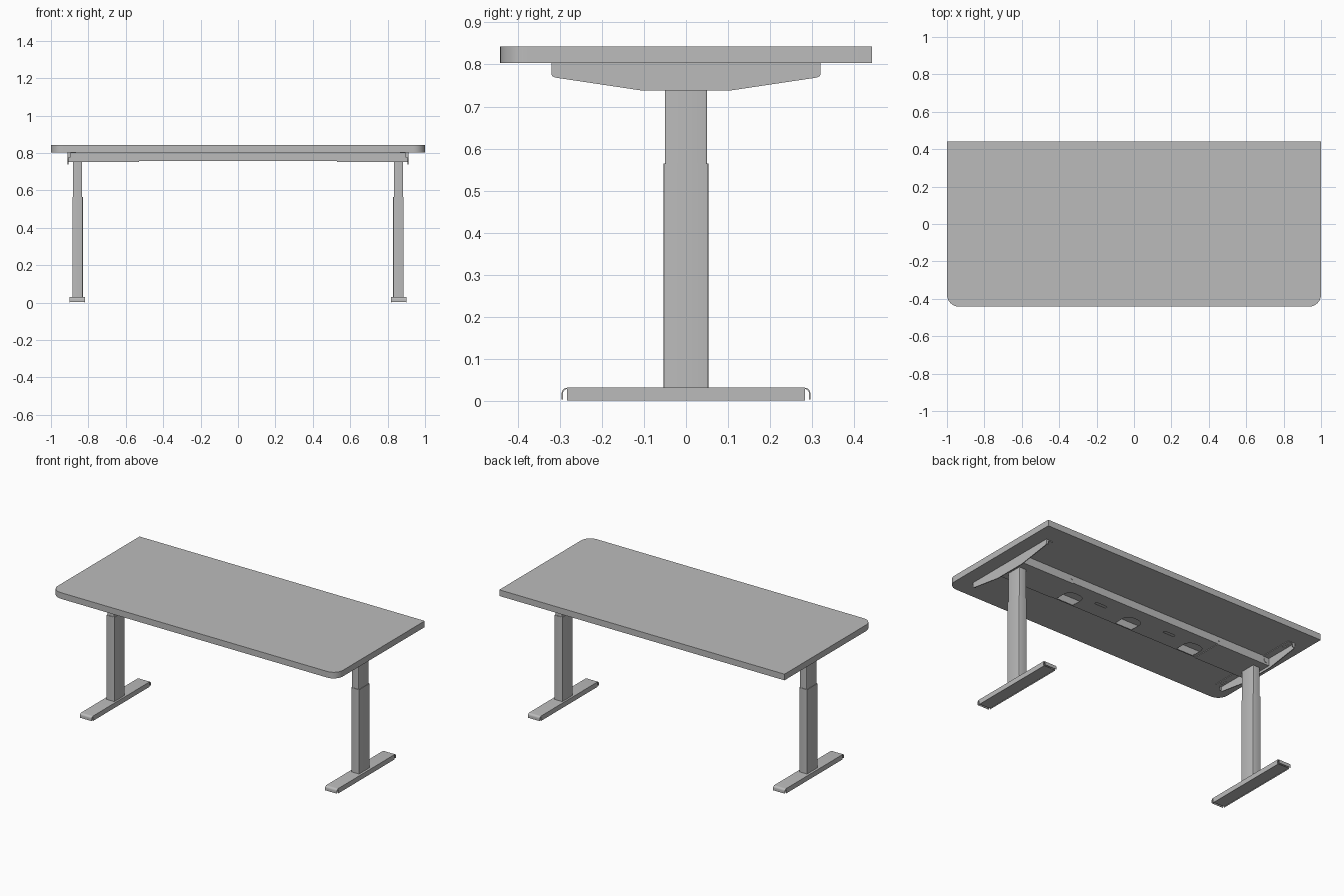
import bpy, bmesh, math
from mathutils import Vector

if "Cube" in bpy.data.objects:
    bpy.data.objects.remove(bpy.data.objects["Cube"], do_unlink=True)

grey = bpy.data.materials.new("plain grey")
grey.use_nodes = True
grey.diffuse_color = (0.5, 0.5, 0.5, 1)
grey.node_tree.nodes["Principled BSDF"].inputs["Base Color"].default_value = (0.5, 0.5, 0.5, 1)


def prism(name, loops, axis, lo, hi):
    """Extrude a flat outline (further loops are holes) along an axis from lo to hi."""
    cu = bpy.data.curves.new(name, "CURVE")
    cu.dimensions = "2D"
    cu.fill_mode = "BOTH"
    cu.extrude = abs(hi - lo) / 2
    for pts in loops:
        sp = cu.splines.new("POLY")
        sp.points.add(len(pts) - 1)
        for p, (u, v) in zip(sp.points, pts):
            p.co = (u, v, 0, 1)
        sp.use_cyclic_u = True
    tmp = bpy.data.objects.new(name + "_outline", cu)
    bpy.context.collection.objects.link(tmp)
    dg = bpy.context.evaluated_depsgraph_get()
    me = bpy.data.meshes.new_from_object(tmp.evaluated_get(dg))
    bpy.data.objects.remove(tmp, do_unlink=True)
    bpy.data.curves.remove(cu)
    bm = bmesh.new()
    bm.from_mesh(me)
    bmesh.ops.remove_doubles(bm, verts=bm.verts, dist=1e-5)
    for v in bm.verts:
        a, b, w = v.co.x, v.co.y, v.co.z + (lo + hi) / 2
        v.co = {"X": Vector((w, a, b)), "Y": Vector((a, w, b)), "Z": Vector((a, b, w))}[axis]
    bmesh.ops.recalc_face_normals(bm, faces=bm.faces)
    bm.to_mesh(me)
    bm.free()
    me.materials.clear()
    me.materials.append(grey)
    ob = bpy.data.objects.new(name, me)
    bpy.context.collection.objects.link(ob)
    bpy.ops.object.select_all(action="DESELECT")
    ob.select_set(True)
    bpy.context.view_layer.objects.active = ob
    bpy.ops.object.shade_smooth_by_angle(angle=math.radians(30))
    return ob


def rect(x0, x1, y0, y1, radii=(0, 0, 0, 0), n=8):
    """Rectangle outline; radii for corners (x0,y0), (x1,y0), (x1,y1), (x0,y1)."""
    pts = []
    corners = ((x0, y0, 1, 1), (x1, y0, -1, 1), (x1, y1, -1, -1), (x0, y1, 1, -1))
    for i, ((x, y, sx, sy), r) in enumerate(zip(corners, radii)):
        if r == 0:
            pts.append((x, y))
            continue
        for k in range(n + 1):
            a = math.pi * (1 + i / 2) + math.pi / 2 * k / n
            pts.append((x + sx * r + r * math.cos(a), y + sy * r + r * math.sin(a)))
    return pts


def circle(x, y, r, n=20):
    return [(x + r * math.cos(2 * math.pi * k / n), y + r * math.sin(2 * math.pi * k / n))
            for k in range(n)]


def box(name, x0, x1, y0, y1, z0, z1):
    return prism(name, [rect(x0, x1, y0, y1)], "Z", z0, z1)


# Tabletop with rounded front corners
prism("tabletop", [rect(-1, 1, -0.442, 0.442, (0.065, 0.065, 0, 0))], "Z", 0.804, 0.843)

# Central tray between the rails, with cable openings and slots
holes = [rect(c - 0.06, c + 0.06, -0.092, 0.015, (0, 0, 0.045, 0.045)) for c in (-0.45, 0, 0.43)]
holes += [rect(c - 0.04, c + 0.04, 0.0, 0.018, (0.008,) * 4, 4) for c in (-0.25, 0.25)]
prism("tray", [rect(-0.53, 0.53, -0.1, 0.1)] + holes, "Z", 0.757, 0.760)

# Long front and back rails with pivot discs and screws
for s, label in ((-1, "front"), (1, "back")):
    y0, y1 = sorted((s * 0.096, s * 0.1))
    box(label + "_rail", -0.907, 0.907, y0, y1, 0.757, 0.804)
    for x, r, part in ((0.887, 0.016, "pivot_disc"), (0.54, 0.005, "rail_screw")):
        for sx, side in ((1, "left"), (-1, "right")):
            d0, d1 = sorted((s * 0.099, s * 0.103))
            prism(f"{label}_{side}_{part}", [circle(sx * x, 0.78, r)], "Y", d0, d1)


def shell(y, z, r, bottom):
    """Half-hoop path: up one end, over the rounded shoulders and down the other."""
    pts = [(-y, bottom)]
    for cy, a0 in ((-y + r, math.pi), (y - r, math.pi / 2)):
        for k in range(7):
            a = a0 - math.pi / 2 * k / 6
            pts.append((cy + r * math.cos(a), z - r + r * math.sin(a)))
    return pts + [(y, bottom)]


# Side assemblies: bracket, sleeve, two-stage leg and foot
for s, side in ((1, "left"), (-1, "right")):
    def span(a, b):
        return sorted((s * a, s * b))

    box(side + "_sleeve", *span(0.53, 0.907), -0.1, 0.1, 0.753, 0.757)

    # Bracket: tapered outer plate, slotted top flange and short end lips
    plate = [(-0.32, 0.804), (-0.32, 0.777), (-0.318, 0.772), (-0.312, 0.769), (-0.105, 0.738),
             (0.105, 0.738), (0.312, 0.769), (0.318, 0.772), (0.32, 0.777), (0.32, 0.804)]
    prism(side + "_bracket_plate", [plate], "X", *span(0.907, 0.912))
    slots = [rect(*span(0.878, 0.892), c - 0.02, c + 0.02, (0.006,) * 4, 4) for c in (-0.27, 0.27)]
    prism(side + "_bracket_flange", [rect(*span(0.865, 0.908), -0.319, 0.319)] + slots,
          "Z", 0.800, 0.804)
    for e, end in ((-1, "front"), (1, "back")):
        y0, y1 = sorted((e * 0.316, e * 0.32))
        box(f"{side}_bracket_{end}_lip", *span(0.895, 0.908), y0, y1, 0.776, 0.804)

    # Leg: outer column and narrower telescoping column
    r = (0.004,) * 4
    prism(side + "_lower_column", [rect(*span(0.830, 0.886), -0.053, 0.053, r, 3)], "Z", 0.028, 0.565)
    prism(side + "_upper_column", [rect(*span(0.833, 0.883), -0.05, 0.05, r, 3)], "Z", 0.56, 0.757)

    # Foot: bent cover strip, side walls and recessed underside
    strip = shell(0.296, 0.031, 0.014, 0.003) + shell(0.293, 0.028, 0.011, 0.003)[::-1]
    prism(side + "_foot_cover", [strip], "X", *span(0.818, 0.901))
    for a, b, part in ((0.818, 0.821, "inner"), (0.898, 0.901, "outer")):
        box(f"{side}_foot_{part}_wall", *span(a, b), -0.283, 0.283, 0.0, 0.030)
    box(side + "_foot_underside", *span(0.820, 0.899), -0.283, 0.283, 0.004, 0.007)
